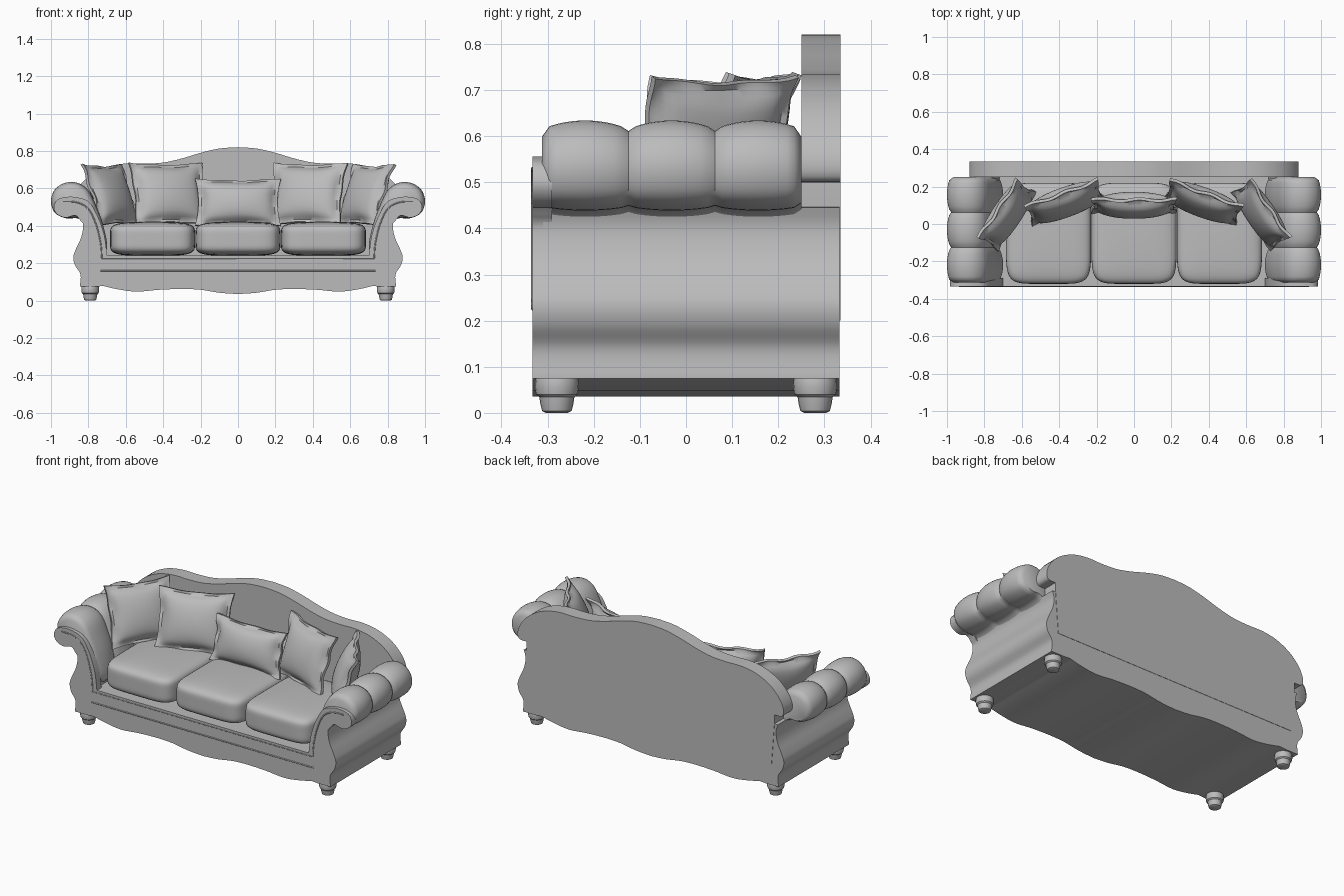
import bpy, bmesh, math
from mathutils import Vector, Matrix

old = bpy.data.objects.get("Cube")
if old:
    bpy.data.objects.remove(old, do_unlink=True)

fabric = bpy.data.materials.new("grey fabric")
fabric.use_nodes = True
GREY = (0.5, 0.5, 0.5, 1)
fabric.diffuse_color = GREY
fabric.node_tree.nodes["Principled BSDF"].inputs["Base Color"].default_value = GREY


def finish(name, bm, angle=40):
    bmesh.ops.recalc_face_normals(bm, faces=bm.faces)
    mesh = bpy.data.meshes.new(name)
    bm.to_mesh(mesh)
    bm.free()
    mesh.materials.append(fabric)
    ob = bpy.data.objects.new(name, mesh)
    bpy.context.collection.objects.link(ob)
    bpy.ops.object.select_all(action='DESELECT')
    ob.select_set(True)
    bpy.context.view_layer.objects.active = ob
    bpy.ops.object.shade_smooth_by_angle(angle=math.radians(angle))
    return ob


def spline(pts, n=5, closed=False):
    """Smooth curve through the given points."""
    out, c = [], len(pts)
    p = [Vector(q) for q in pts]
    for i in range(c if closed else c - 1):
        pick = lambda k: p[k % c] if closed else p[min(max(k, 0), c - 1)]
        a, b, d, e = (pick(i + k) for k in (-1, 0, 1, 2))
        for j in range(n):
            t = j / n
            out.append(0.5 * (2 * b + (d - a) * t + (2 * a - 5 * b + 4 * d - e) * t ** 2
                              + (3 * b - a - 3 * d + e) * t ** 3))
    return out if closed else out + [p[-1]]


def mirrored(half):
    """Close a half outline that starts and ends on x = 0."""
    return half + [Vector((-q.x, q.y)) for q in reversed(half) if q.x > 0.001]


def loft(name, rings, angle=40):
    bm = bmesh.new()
    loops = [[bm.verts.new(v) for v in ring] for ring in rings]
    for a, b in zip(loops, loops[1:]):
        for i in range(len(a)):
            j = (i + 1) % len(a)
            bm.faces.new((a[i], a[j], b[j], b[i]))
    bm.faces.new(loops[0])
    bm.faces.new(loops[-1])
    return finish(name, bm, angle)


def slab(name, outline, y0, y1):
    return loft(name, [[(q[0], y, q[1]) for q in outline] for y in (y0, y1)])


# Shared curves: wavy lower edge and bulging side
skirt = spline([(0, .035), (.1, .042), (.2, .058), (.3, .062), (.42, .058), (.54, .048),
                (.64, .06), (.72, .078)], 4) + spline([(.76, .075), (.845, .075)], 1)
side = spline([(.845, .08), (.842, .14), (.872, .19), (.88, .235), (.865, .28),
               (.838, .34), (.828, .4), (.84, .445)], 4)

# Base with the arm cores
slab("base_frame", mirrored(skirt + side + spline(
    [(.76, .45), (.735, .38), (.72, .24), (0, .24)], 1)), -.31, .333)

# Front panel with scrolled arm ends
scroll = spline([(.84, .425), (.87, .455), (.92, .444), (.965, .46), (.985, .497),
                 (.965, .54), (.91, .555), (.85, .55), (.795, .525), (.75, .45),
                 (.715, .35), (.7, .24)], 5)
slab("front_panel", mirrored(skirt + side[:-3] + scroll + [Vector((0, .24))]), -.333, -.29)

# Serpentine back
crest = spline([(0, .82), (.1, .813), (.2, .79), (.3, .76), (.4, .738), (.5, .732), (.6, .733),
                (.7, .715), (.79, .67), (.85, .61), (.878, .55), (.87, .505), (.82, .5)], 4)
slab("sofa_back", mirrored(crest + spline([(.82, .46), (.8, .2), (0, .2)], 1)), .25, .335)

# Padded arms with three rolls
section = spline([(1, .53), (.982, .59), (.93, .628), (.86, .63), (.80, .59), (.755, .5),
                  (.72, .4), (.7, .28), (.75, .25), (.8, .38), (.85, .437), (.92, .44),
                  (.98, .47)], 4, True)
for s, label in ((1, "left"), (-1, "right")):
    rings = []
    for k in range(37):
        t = k / 36
        puff = abs(math.sin(3 * math.pi * t)) ** .6
        size = .83 + .17 * puff
        if k in (0, 36):
            size = .74
        rings.append([(s * (.87 + (q.x - .87) * size), -.312 + .562 * t,
                       .5 + (q.y - .5) * size) for q in section])
    loft(label + "_arm_roll", rings, 50)


# Piping on the front panel
def piping(name, pts):
    curve = bpy.data.curves.new(name, 'CURVE')
    curve.dimensions = '3D'
    curve.bevel_depth = .004
    curve.bevel_resolution = 1
    line = curve.splines.new('POLY')
    line.points.add(len(pts) - 1)
    for point, q in zip(line.points, pts):
        point.co = (q[0], -.332, q[1], 1)
    curve.materials.append(fabric)
    bpy.context.collection.objects.link(bpy.data.objects.new(name, curve))


trim = spline([(.935, .53), (.86, .525), (.80, .49), (.76, .41), (.735, .31), (.728, .225)])
piping("panel_piping", trim + [Vector((-q.x, q.y)) for q in reversed(trim)])
piping("apron_piping", [(-.735, .16), (.735, .16)])


# Seat cushions
def cushion(name, x, y, z, w, d, h):
    bm = bmesh.new()
    bmesh.ops.create_cube(bm, size=1)
    bmesh.ops.subdivide_edges(bm, edges=bm.edges, cuts=15, use_grid_fill=True)
    for v in bm.verts:
        p = v.co * 2
        # rounded box: pull each point onto a superellipsoid
        n = sum(abs(c) ** 6 for c in p) ** (1 / 6)
        p = p / n * max(abs(c) for c in p)
        crown = (1 - p.x ** 2) * (1 - p.y ** 2)
        v.co = (x + p.x * w / 2, y + p.y * d / 2, z + p.z * h / 2 * (.9 + .1 * crown))
    finish(name, bm, 60)


for i, label in enumerate(("right", "middle", "left")):
    cushion(label + "_seat_cushion", (i - 1) * .457, -.05, .33, .455, .54, .185)


# Throw pillows with a flat flange
def pillow(name, loc, w, h, thick, yaw, lean):
    bm = bmesh.new()
    n, rim = 24, .86
    place = (Matrix.Translation(loc) @ Matrix.Rotation(math.radians(yaw), 4, 'Z')
             @ Matrix.Rotation(math.radians(-lean), 4, 'X'))
    shells = []
    for face in (-1, 1):
        grid = []
        for i in range(n + 1):
            row = []
            for j in range(n + 1):
                u, v = 2 * i / n - 1, 2 * j / n - 1
                a, b = max(0, 1 - (u / rim) ** 2), max(0, 1 - (v / rim) ** 2)
                depth = .008 + thick / 2 * (a * b) ** .42
                edge = max(abs(u), abs(v)) ** 8
                ripple = .007 * edge * math.sin(7 * (u + v))
                co = Vector((u * w / 2 * (1 - .08 * (1 - v * v)), face * depth + ripple,
                             v * h / 2 * (1 - .09 * (1 - u * u))))
                row.append(bm.verts.new(place @ co))
            grid.append(row)
        for i in range(n):
            for j in range(n):
                bm.faces.new((grid[i][j], grid[i + 1][j], grid[i + 1][j + 1], grid[i][j + 1]))
        shells.append([grid[i][0] for i in range(n)] + [grid[n][j] for j in range(n)]
                      + [grid[i][n] for i in range(n, 0, -1)] + [grid[0][j] for j in range(n, 0, -1)])
    front, back = shells
    for i in range(len(front)):
        j = (i + 1) % len(front)
        bm.faces.new((front[i], front[j], back[j], back[i]))
    finish(name, bm, 45)


pillow("lumbar_pillow", (0, .10, .525), .46, .26, .12, 0, 14)
for s, label in ((1, "left"), (-1, "right")):
    pillow(label + "_inner_pillow", (s * .37, .115, .57), .42, .35, .12, -s * 20, 18)
    pillow(label + "_outer_pillow", (s * .68, .05, .565), .38, .35, .11, -s * 56, 20)

# Turned feet
foot = [(.024, 0), (.032, .004), (.036, .02), (.038, .034), (.045, .04),
        (.048, .055), (.047, .07), (.043, .085)]
for x, side_name in ((.79, "left"), (-.79, "right")):
    for y, end in ((-.28, "front"), (.28, "back")):
        loft(f"{end}_{side_name}_foot", [
            [(x + r * math.cos(k * math.pi / 10), y + r * math.sin(k * math.pi / 10), z)
             for k in range(20)] for r, z in foot], 35)
